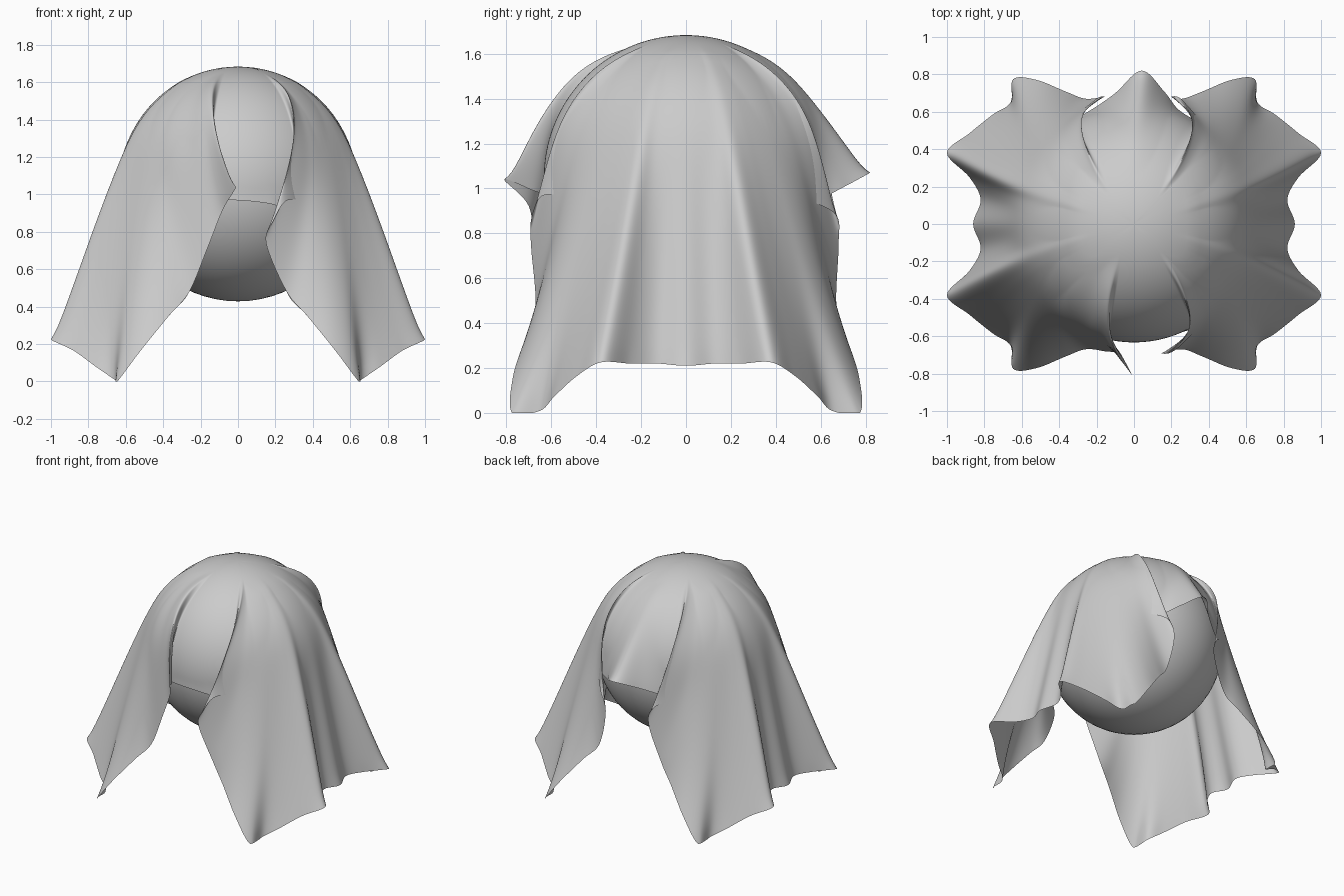
import bpy, bmesh
from math import sin, cos, atan2, acos, pi, radians, hypot

if "Cube" in bpy.data.objects:
    bpy.data.objects.remove(bpy.data.objects["Cube"])

C = 1.05          # ball centre height
R_BALL = 0.622
R_CLOTH = 0.633

# Ball under the cloth
bpy.ops.mesh.primitive_uv_sphere_add(segments=64, ring_count=32, radius=R_BALL, location=(0, 0, C))
ball = bpy.context.object
ball.name = "ball"
bpy.ops.object.shade_smooth()

# Hem points: (angle where the fold leaves the crown, hem x, y, z, puff of the fold)
# Shared by all four quarters: side hem, side ridge, hanging corner, inner edge
quarter = [
    (6, .82, .13, .22, .01), (11, .88, .25, .22, .015), (16, 1.0, .38, .225, .03),
    (21, .88, .485, .165, .025), (25, .755, .585, .075, .015), (29, .66, .65, .01, .01),
    (32, .645, .775, .0, .01), (36, .52, .77, .165, .005), (40, .37, .71, .35, .005),
    (43, .26, .67, .48, .015)]
front_right = [(45, .15, .69, .74, .035), (47, .19, .69, .86, .05), (50, .25, .65, .96, .04),
               (55, .32, .57, .97, 0), (66, .25, .58, .93, 0), (78, .17, .61, .95, 0)]
front_left = [(53, .16, .68, .72, .02), (60, .08, .70, .92, .045), (66, .01, .81, 1.04, .065),
              (70, .08, .68, .99, .03), (75, .14, .62, .97, 0), (83, .06, .63, .97, 0)]
back_right = [(46, .20, .68, .75, .035), (49, .25, .67, .88, .05), (55, .35, .55, .95, .01),
              (68, .24, .61, .96, 0), (79, .16, .71, 1.01, .01)]
back_left = [(48, .16, .68, .75, .035), (52, .20, .67, .88, .05), (58, .33, .56, .95, .01),
             (68, .23, .61, .96, 0), (79, .10, .70, 1.01, .01)]


def place(points, sx, sy):
    """Mirror a quarter list into its quadrant, with a global start angle."""
    out = []
    for a, x, y, z, puff in points:
        g = a if sx > 0 else 180 - a
        out.append((g if sy > 0 else 360 - g, sx * x, sy * y, z, puff))
    return out


def soften(points):
    """Flattened copy of a quarter: the notch at the corner only exists near the hem."""
    out = list(points)
    for _ in range(3):
        mid = [tuple(.25 * p + .5 * q + .25 * r for p, q, r in zip(*out[i - 1:i + 2]))
               for i in range(4, len(out) - 1)]
        out[4:-1] = mid
    return out


def all_ribs(q):
    ribs = [(0, .86, 0, .21, .01)]
    ribs += place(q + back_right, 1, 1) + [(90, .04, .82, 1.07, .02)]
    ribs += place(q + back_left, -1, 1)[::-1] + [(180, -.86, 0, .21, .01)]
    ribs += place(q + front_left, -1, -1) + [(270, .05, -.63, .965, 0)]
    ribs += place(q + front_right, 1, -1)[::-1]
    return ribs


def spline(a, b, c, d, t):
    return 0.5 * (2 * b + (c - a) * t + (2 * a - 5 * b + 4 * c - d) * t * t
                  + (3 * b - a - 3 * c + d) * t ** 3)


def rib_path(start, x, y, z, puff, n):
    """Cloth line: over the ball to the tangent point, then straight to the hem."""
    a0 = radians(start)
    turn = (atan2(y, x) - a0 + pi) % (2 * pi) - pi
    R, dz = hypot(x, y), z - C
    d = hypot(R, dz)
    el = atan2(dz, R) + (acos(R_CLOTH / d) if d > R_CLOTH else 0)
    tr, tz = R_CLOTH * cos(el), R_CLOTH * sin(el)
    if d <= R_CLOTH:
        R, dz = tr, tz
    arc = R_CLOTH * (pi / 2 - el)
    line = hypot(R - tr, dz - tz)
    total = arc + line
    pts = []
    for i in range(1, n + 1):
        s = total * i / n
        if s <= arc or line < 1e-5:
            p = s / R_CLOTH
            r, h = R_CLOTH * sin(p), R_CLOTH * cos(p)
        else:
            f = (s - arc) / line
            r, h = tr + (R - tr) * f, tz + (dz - tz) * f
        w = max(0, (s - 0.25) / (total - 0.25))
        k = 1 + max(0, puff) * sin(pi * w ** 0.9) ** 1.3 / hypot(r, h) if w < 1 else 1
        a = a0 + turn * w
        pts.append((k * r * cos(a), k * r * sin(a), max(0, C + k * h)))
    return pts


def columns(ribs, steps, n):
    """Dense cloth lines from the spline through the ribs."""
    out, count = [], len(ribs)
    for i in range(count):
        q = [list(ribs[(i + k) % count]) for k in (-1, 0, 1, 2)]
        for k in (0, 2, 3):      # unwrap start angles
            q[k][0] = q[1][0] + (q[k][0] - q[1][0] + 180) % 360 - 180
        for j in range(steps):
            out.append(rib_path(*[spline(*(q[k][m] for k in range(4)), j / steps) for m in range(5)], n))
    return out


# Draped cloth: dense ribs around the crown, skinned together
STEPS, N = 9, 44
sharp = columns(all_ribs(quarter), STEPS, N)
soft = columns(all_ribs(soften(quarter)), STEPS, N)
bm = bmesh.new()
top = bm.verts.new((0, 0, C + R_CLOTH))
cols = []
for a, b in zip(soft, sharp):
    col = []
    for k in range(N):
        w = ((k + 1) / N) ** 7
        col.append(bm.verts.new([p + (q - p) * w for p, q in zip(a[k], b[k])]))
    cols.append(col)
for i, a in enumerate(cols):
    b = cols[(i + 1) % len(cols)]
    bm.faces.new((top, a[0], b[0]))
    for k in range(N - 1):
        bm.faces.new((a[k], a[k + 1], b[k + 1], b[k]))
# Soften the creases, keeping the hem in place and the cloth off the ball
inner = [v for c in cols for v in c[8:-1]]
for _ in range(20):
    bmesh.ops.smooth_vert(bm, verts=inner, factor=0.5, use_axis_x=True, use_axis_y=True, use_axis_z=True)
for v in inner:
    d = hypot(v.co.x, v.co.y, v.co.z - C)
    if d < R_CLOTH:
        v.co.x *= R_CLOTH / d
        v.co.y *= R_CLOTH / d
        v.co.z = C + (v.co.z - C) * R_CLOTH / d
for f in bm.faces:
    f.smooth = True
mesh = bpy.data.meshes.new("draped_cloth")
bm.to_mesh(mesh)
bm.free()
cloth = bpy.data.objects.new("draped_cloth", mesh)
bpy.context.collection.objects.link(cloth)
